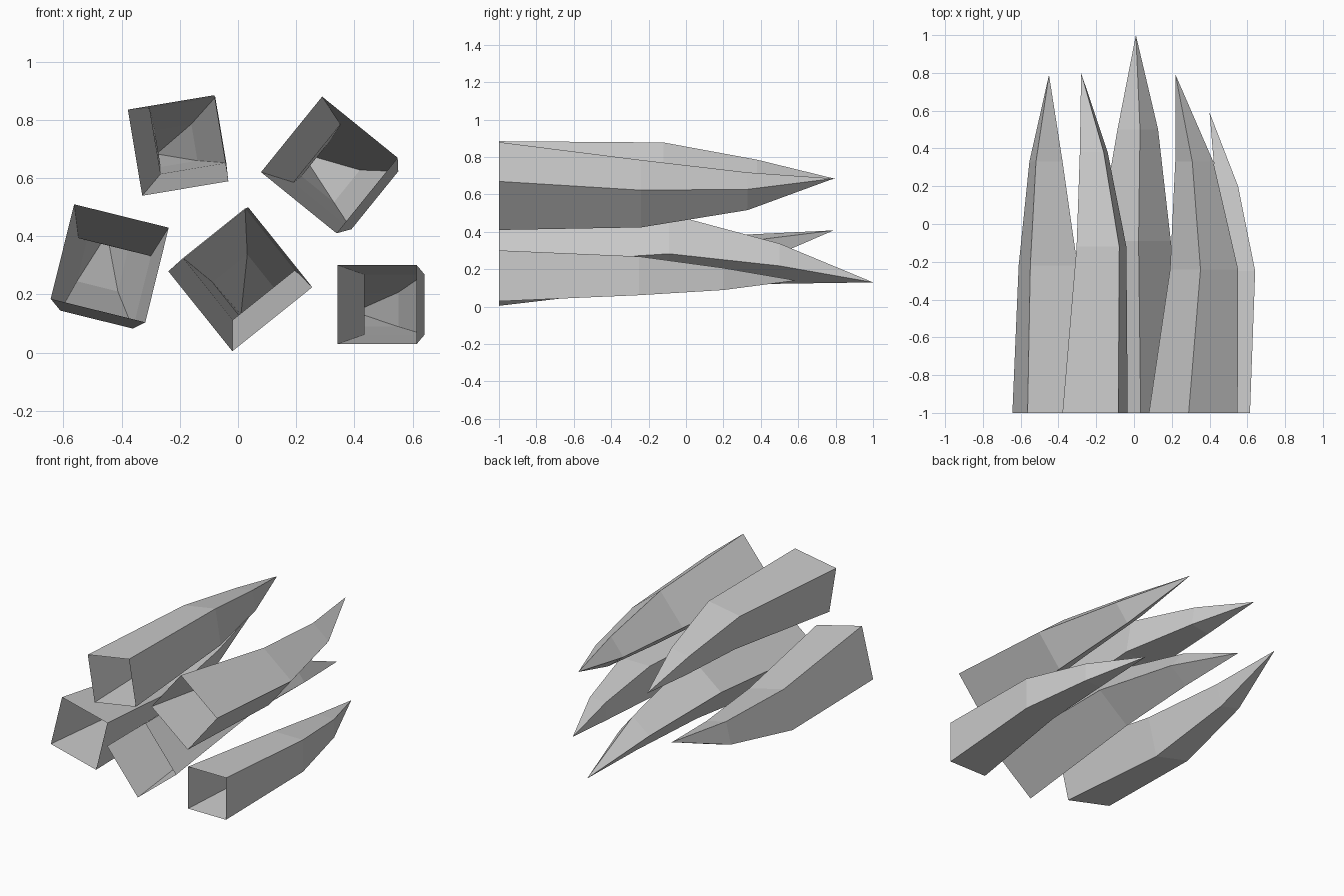
import bpy
import bmesh
from math import cos, sin, radians

cube = bpy.data.objects.get("Cube")
if cube:
    bpy.data.objects.remove(cube, do_unlink=True)

# One plain grey for every spike
grey = bpy.data.materials.new("light_grey")
grey.use_nodes = True
colour = (0.6, 0.6, 0.6, 1.0)
grey.diffuse_color = colour
grey.node_tree.nodes["Principled BSDF"].inputs["Base Color"].default_value = colour


def square_ring(bm, station, turn):
    """Four corners of a turned square section at (y, centre x, centre z, side)."""
    y, cx, cz, side = station
    h = side / 2
    c, s = cos(radians(turn)), sin(radians(turn))
    corners = ((-h, -h), (h, -h), (h, h), (-h, h))
    return [bm.verts.new((cx + u * c - v * s, y, cz + u * s + v * c))
            for u, v in corners]


def make_spike(name, turn, stations, tip):
    """Open-fronted square shell, bent through its sections to a point."""
    bm = bmesh.new()
    rings = [square_ring(bm, station, turn) for station in stations]
    point = bm.verts.new(tip)
    for a, b in zip(rings, rings[1:]):
        for i in range(4):
            j = (i + 1) % 4
            bm.faces.new((a[i], a[j], b[j], b[i]))
    last = rings[-1]
    for i in range(4):
        bm.faces.new((last[i], last[(i + 1) % 4], point))
    bm.normal_update()
    mesh = bpy.data.meshes.new(name)
    bm.to_mesh(mesh)
    bm.free()
    mesh.materials.append(grey)
    spike = bpy.data.objects.new(name, mesh)
    bpy.context.scene.collection.objects.link(spike)
    return spike


# Lower spike on the model's left
make_spike("lower_left_spike", 0,
           [(-1, 0.478, 0.165, 0.272), (-0.25, 0.538, 0.165, 0.207),
            (0.2, 0.492, 0.148, 0.118)],
           tip=(0.4, 0.59, 0.14))

# Upper spike on the model's left
make_spike("upper_left_spike", -39,
           [(-1, 0.314, 0.645, 0.334), (-0.24, 0.371, 0.604, 0.256),
            (0.33, 0.319, 0.617, 0.143)],
           tip=(0.22, 0.79, 0.685))

# Longest spike, in the middle
make_spike("centre_spike", 38.7,
           [(-1, 0.008, 0.252, 0.352), (-0.09, 0.003, 0.304, 0.273),
            (0.5, 0.02, 0.23, 0.153)],
           tip=(0.01, 1, 0.13))

# Upper spike on the model's right
make_spike("upper_right_spike", 9.5,
           [(-1, -0.206, 0.712, 0.3), (-0.12, -0.172, 0.746, 0.229),
            (0.38, -0.213, 0.712, 0.128)],
           tip=(-0.28, 0.8, 0.683))

# Lower spike on the model's right
make_spike("lower_right_spike", -13.9,
           [(-1, -0.441, 0.307, 0.335), (-0.22, -0.455, 0.238, 0.257),
            (0.33, -0.466, 0.298, 0.145)],
           tip=(-0.45, 0.79, 0.408))
